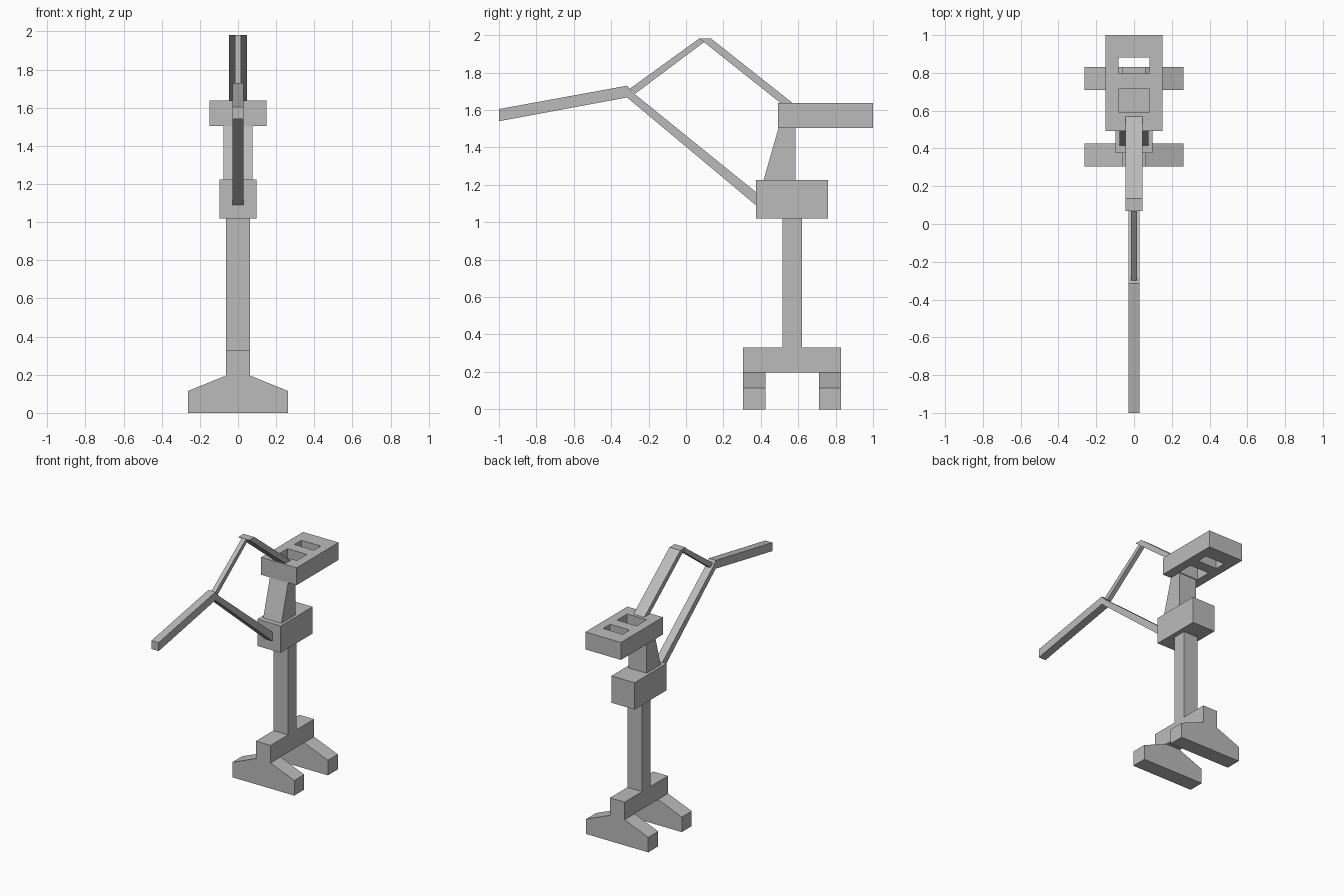
import bpy
import bmesh
from mathutils import Vector

cube = bpy.data.objects.get("Cube")
if cube:
    bpy.data.objects.remove(cube, do_unlink=True)

grey = bpy.data.materials.new("plain grey")
grey.use_nodes = True
colour = (0.5, 0.5, 0.5, 1)
grey.diffuse_color = colour
grey.node_tree.nodes["Principled BSDF"].inputs["Base Color"].default_value = colour


def finish(name, bm):
    bmesh.ops.recalc_face_normals(bm, faces=bm.faces)
    mesh = bpy.data.meshes.new(name)
    bm.to_mesh(mesh)
    bm.free()
    mesh.materials.append(grey)
    obj = bpy.data.objects.new(name, mesh)
    bpy.context.collection.objects.link(obj)
    return obj


def extrude(bm, faces, offset):
    result = bmesh.ops.extrude_face_region(bm, geom=faces)
    verts = [v for v in result["geom"] if isinstance(v, bmesh.types.BMVert)]
    bmesh.ops.translate(bm, verts=verts, vec=offset)


def side_profile(name, points, half_width):
    """Side outline (y, z) given thickness symmetrically across x."""
    bm = bmesh.new()
    face = bm.faces.new([bm.verts.new((-half_width, y, z)) for y, z in points])
    extrude(bm, [face], Vector((2 * half_width, 0, 0)))
    return finish(name, bm)


def block(name, half_width, y0, y1, z0, z1):
    return side_profile(name, [(y0, z0), (y1, z0), (y1, z1), (y0, z1)], half_width)


def foot(name, y0, y1):
    """Spreading foot, outlined from the front and mirrored over x."""
    half = [(0.262, 0), (0.262, 0.115), (0.062, 0.196)]
    outline = half + [(-x, z) for x, z in reversed(half)]
    bm = bmesh.new()
    face = bm.faces.new([bm.verts.new((x, y0, z)) for x, z in outline])
    extrude(bm, [face], Vector((0, y1 - y0, 0)))
    return finish(name, bm)


def pierced_deck(name, xs, ys, open_cells, z0, z1):
    """Slab made of grid cells, leaving the open cells out."""
    bm = bmesh.new()
    grid = [[bm.verts.new((x, y, z0)) for x in xs] for y in ys]
    faces = []
    for j in range(len(ys) - 1):
        for i in range(len(xs) - 1):
            if (i, j) not in open_cells:
                faces.append(bm.faces.new((grid[j][i], grid[j][i + 1],
                                           grid[j + 1][i + 1], grid[j + 1][i])))
    extrude(bm, faces, Vector((0, 0, z1 - z0)))
    return finish(name, bm)


# Undercarriage
foot("front_foot", 0.305, 0.425)
foot("back_foot", 0.71, 0.83)
block("base_beam", 0.062, 0.305, 0.83, 0.196, 0.33)

# Column, machinery house and tapered tower
block("column", 0.062, 0.515, 0.62, 0.33, 1.02)
block("machinery_house", 0.098, 0.375, 0.76, 1.02, 1.225)
side_profile("tower", [(0.415, 1.225), (0.585, 1.225), (0.585, 1.505), (0.495, 1.505)], 0.077)

# Counterweight deck with two openings
pierced_deck("counterweight_deck", [-0.15, -0.082, 0.082, 0.15],
             [0.493, 0.592, 0.714, 0.798, 0.882, 1.0],
             {(1, 1), (1, 3)}, 1.505, 1.638)

# Lower boom and outer jib, bent at the elbow
side_profile("boom", [(0.375, 1.09), (0.375, 1.16), (-0.28, 1.69), (-0.315, 1.73),
                      (-0.315, 1.667)], 0.03)
side_profile("jib", [(-1, 1.54), (-0.315, 1.667), (-0.315, 1.73), (-1, 1.605)], 0.03)

# Upper linkage: thin front strut and wide back stay
side_profile("front_strut", [(-0.3, 1.714), (-0.27, 1.688), (0.096, 1.963), (0.07, 1.982)], 0.017)
side_profile("back_stay", [(0.07, 1.982), (0.096, 1.963), (0.505, 1.638), (0.569, 1.638),
                           (0.134, 1.982)], 0.046)
